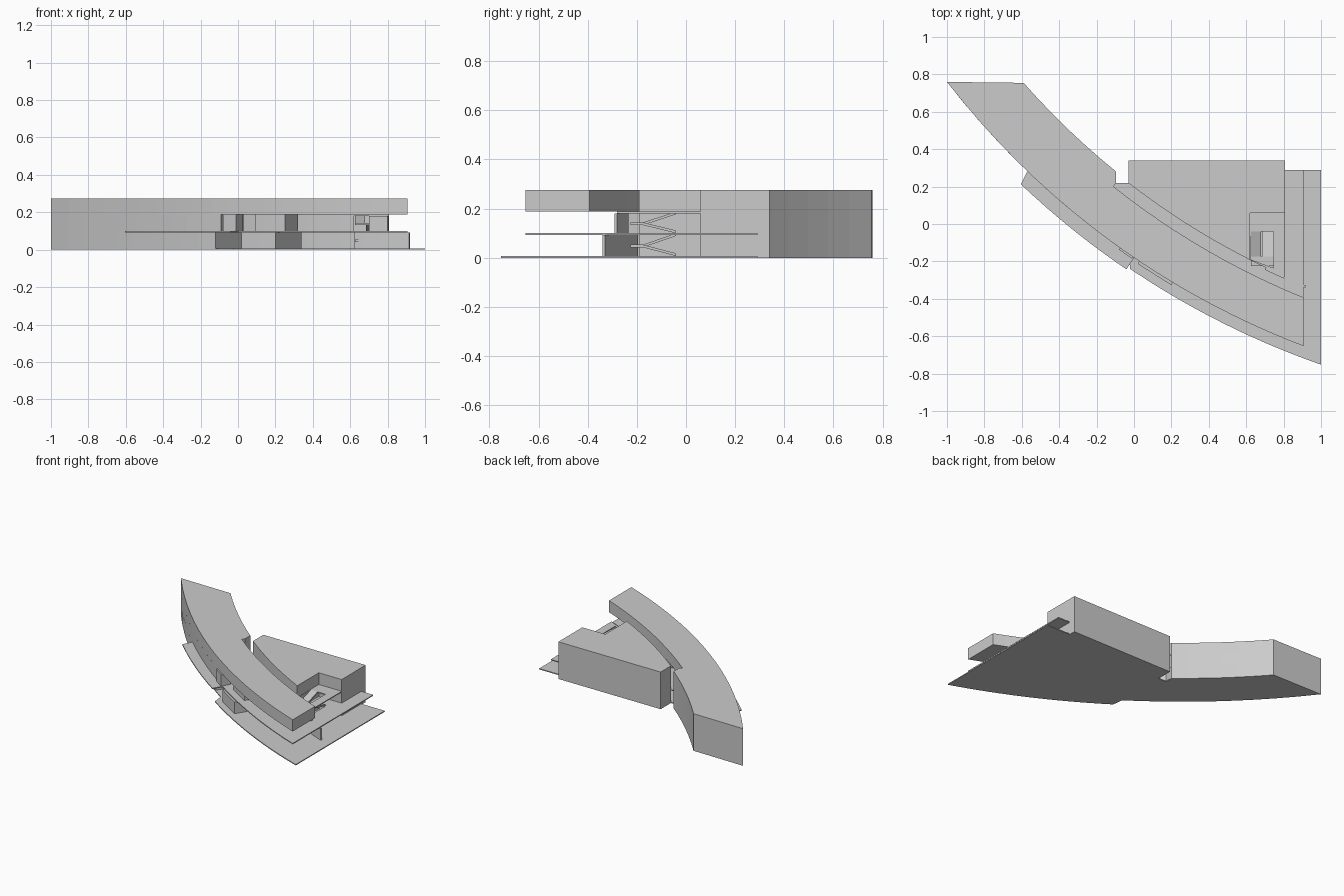
import bpy, bmesh, math
from mathutils import Vector

if "Cube" in bpy.data.objects:
    bpy.data.objects.remove(bpy.data.objects["Cube"])

# All curved walls share one centre; radii are measured from it
CX, CY = 2.467, 3.446
R_BALCONY, R_BASE, R_OUT = 4.46, 4.447, 4.386
R_IN, R_YARD = 4.144, 4.073   # slot side and courtyard side of the wing
R_BLOCK = 4.08                # curved front of the rear block
Z1, Z2, TOP, T = 0.10, 0.188, 0.275, 0.007


def arc(r, x0, x1, n=10):
    xs = [x0 + (x1 - x0) * i / n for i in range(n + 1)]
    return [(x, CY - math.sqrt(r * r - (x - CX) ** 2)) for x in xs]


def solid(name, verts, offset):
    bm = bmesh.new()
    face = bm.faces.new([bm.verts.new(v) for v in verts])
    res = bmesh.ops.extrude_face_region(bm, geom=[face])
    moved = [g for g in res["geom"] if isinstance(g, bmesh.types.BMVert)]
    bmesh.ops.translate(bm, verts=moved, vec=Vector(offset))
    bmesh.ops.recalc_face_normals(bm, faces=bm.faces)
    me = bpy.data.meshes.new(name)
    bm.to_mesh(me)
    bm.free()
    ob = bpy.data.objects.new(name, me)
    bpy.context.collection.objects.link(ob)
    return ob


def prism(name, outline, z0, z1):
    return solid(name, [(x, y, z0) for x, y in outline], (0, 0, z1 - z0))


def band(name, ro, xo0, xo1, ri, xi0, xi1, z0, z1, n=6):
    return prism(name, arc(ro, xo0, xo1, n) + arc(ri, xi1, xi0, n), z0, z1)


def cut(ob, cutter):
    mod = ob.modifiers.new("opening", "BOOLEAN")
    mod.operation, mod.solver, mod.object = "DIFFERENCE", "EXACT", cutter
    bpy.context.view_layer.objects.active = ob
    bpy.ops.object.modifier_apply(modifier=mod.name)


yard_edge = [(-0.03, 0.22), (-0.095, 0.22)] + arc(R_YARD, -0.095, -0.59, 6)

# Ground slab
prism("ground_slab", arc(R_OUT, -1, -0.03, 10) + arc(R_BASE, -0.02, 1, 12)
      + [(1, 0.29), (0.808, 0.29), (0.808, 0.34), (-0.03, 0.34)] + yard_edge, 0, T)

# Curved wing: solid lower storeys on the left, long cantilever on top
for name, z0, z1, xo, xi in (("wing_ground_storey", T, Z1 - T, -0.12, 0.02),
                             ("wing_middle_storey", Z1, Z2, -0.09, 0.03)):
    prism(name, arc(R_OUT, -1, xo, 10) + [arc(R_IN, xi, 1)[0]]
          + arc(R_IN, xi, -0.11, 2) + arc(R_YARD, -0.095, -0.59, 6), z0, z1)
prism("wing_top_storey", arc(R_OUT, -1, 0.905, 20) + arc(R_IN, 0.905, -0.11, 12)
      + [(-0.095, 0.22)] + arc(R_YARD, -0.095, -0.59, 6), Z2, TOP)

# Middle floor plate and outer balcony
floor = prism("middle_floor", arc(R_OUT, -1, 0.905, 20)
              + [(0.905, 0.29), (0.808, 0.29), (0.808, 0.34), (-0.03, 0.34)]
              + yard_edge, Z1 - T, Z1)
band("balcony", R_BALCONY, -0.605, -0.04, R_OUT - 0.01, -0.565, 0.005,
     Z1 - T, Z1, 8)

# Rear block, notched at its front right corner, one solid per storey
block = arc(R_BLOCK, -0.03, 0.62, 10) + [(0.62, 0.06), (0.808, 0.06),
                                         (0.808, 0.34), (-0.03, 0.34)]
for name, z0, z1 in (("block_ground_storey", T, Z1 - T),
                     ("block_middle_storey", Z1, Z2),
                     ("block_top_storey", Z2, TOP)):
    prism(name, block, z0, z1)

# Landing plate inside the notch
landing = prism("upper_landing", arc(R_BLOCK, 0.62, 0.808, 4)
                + [(0.808, 0.06), (0.62, 0.06)], Z2 - T, Z2)

# Stairwell openings
well = prism("stairwell_cutter", [(0.625, -0.04), (0.625, -0.19), (0.745, -0.235),
                                  (0.745, -0.04)], 0.05, 0.24)
well.hide_render = True
cut(floor, well)
cut(landing, well)
bpy.data.objects.remove(well)

# Thin curved walls continuing the block front
band("ground_screen_wall", R_BLOCK + 0.012, 0.62, 0.915, R_BLOCK, 0.625, 0.92, T, Z1 - T)
band("middle_screen_wall", R_BLOCK + 0.012, 0.7, 0.80, R_BLOCK, 0.705, 0.805, Z1, Z2 - T)

# Service cores below the cantilever and a small porch box
band("ground_core", R_OUT + 0.015, 0.02, 0.20, R_IN, 0.16, 0.34, T, Z1 - T)
band("middle_core", 4.336, 0.09, 0.25, 4.20, 0.16, 0.32, Z1, Z2)
band("porch_box", R_OUT + 0.01, -0.08, -0.01, R_OUT - 0.06, -0.045, 0.025, Z1, Z2, 2)


# Switchback stairs
def flight(name, x0, x1, ya, za, yb, zb):
    t = 0.011
    solid(name, [(x0, ya, za), (x0, yb, zb), (x0, yb, zb - t), (x0, ya, za - t)],
          (x1 - x0, 0, 0))


for level, z0, z1 in (("ground", T, Z1), ("middle", Z1, Z2)):
    zm = (z0 + z1) / 2
    flight(level + "_stair_lower", 0.685, 0.745, -0.04, z0 + 0.011, -0.175, zm)
    flight(level + "_stair_landing", 0.625, 0.745, -0.175, zm, -0.225, zm)
    flight(level + "_stair_upper", 0.625, 0.68, -0.175, zm, -0.04, z1)
